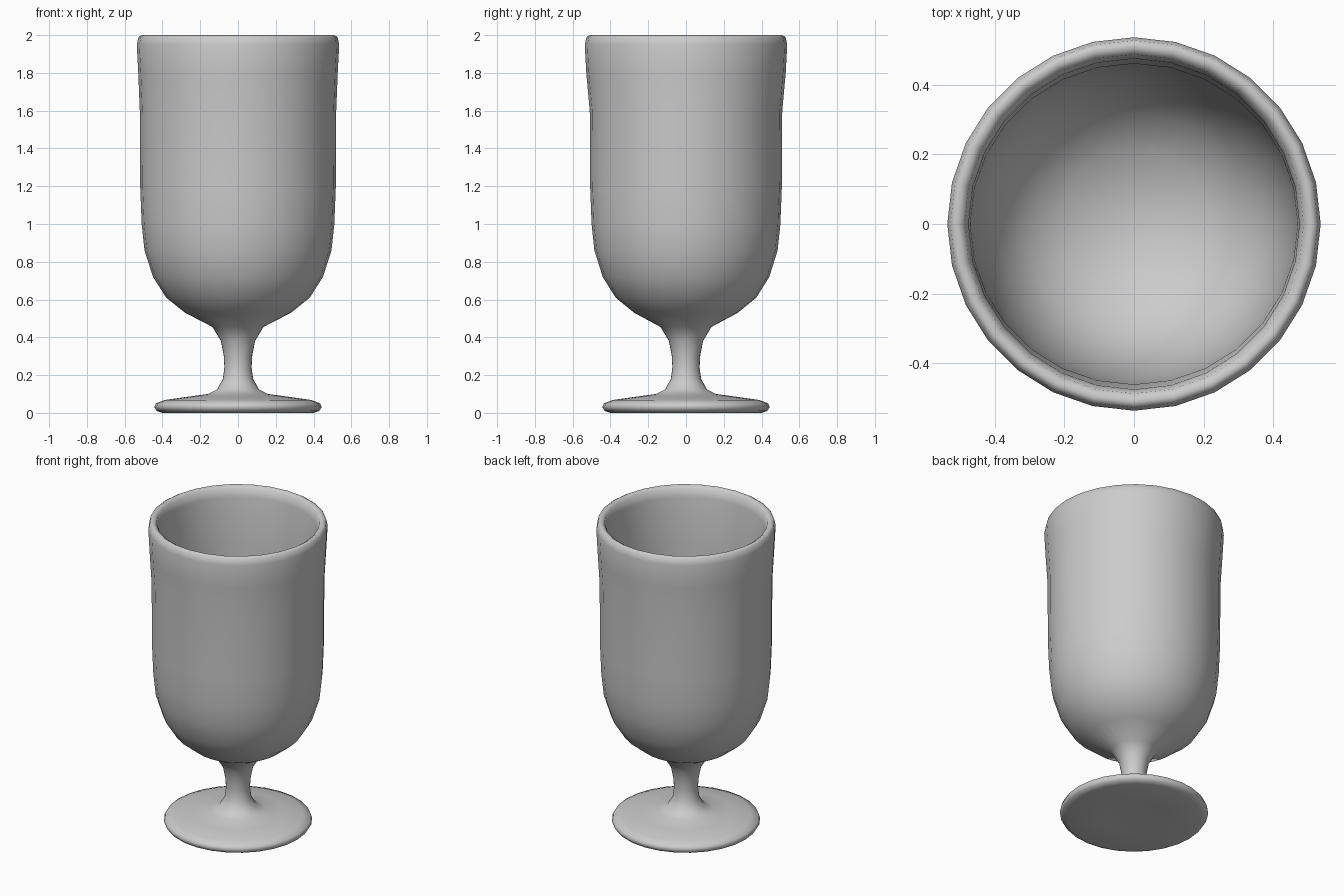
import bpy, bmesh, math

cube = bpy.data.objects.get("Cube")
if cube:
    bpy.data.objects.remove(cube)

SIDES = 28

grey = bpy.data.materials.new("plain_grey")
grey.use_nodes = True
colour = (0.6, 0.6, 0.6, 1)
grey.diffuse_color = colour
grey.node_tree.nodes["Principled BSDF"].inputs["Base Color"].default_value = colour

# Half sections as (radius, height), from the underside up and into the bowl
foot = [(0, 0.01), (0.2, 0.005), (0.4, 0), (0.43, 0.01), (0.443, 0.03),
        (0.435, 0.05), (0.39, 0.068), (0.27, 0.085), (0.16, 0.1)]
stem = [(0.11, 0.125), (0.08, 0.18), (0.072, 0.24), (0.075, 0.3), (0.09, 0.38)]
bowl_outside = [(0.135, 0.455), (0.28, 0.53), (0.38, 0.61), (0.45, 0.72),
                (0.495, 0.86), (0.51, 1), (0.518, 1.2), (0.52, 1.6), (0.528, 1.8)]
rim = [(0.536, 1.95), (0.527, 1.99), (0.51, 2), (0.487, 1.985), (0.475, 1.93)]
bowl_inside = [(0.47, 1.6), (0.465, 1.2), (0.455, 1), (0.43, 0.87),
               (0.39, 0.75), (0.32, 0.65), (0.22, 0.58), (0.1, 0.54), (0, 0.53)]


def revolve(name, section):
    """Turn a half section around the upright axis."""
    bm = bmesh.new()
    verts = [bm.verts.new((r, 0, z)) for r, z in section]
    edges = [bm.edges.new(pair) for pair in zip(verts, verts[1:])]
    bmesh.ops.spin(bm, geom=verts + edges, cent=(0, 0, 0), axis=(0, 0, 1),
                   angle=math.tau, steps=SIDES, use_merge=False)
    bmesh.ops.remove_doubles(bm, verts=bm.verts, dist=0.0005)
    # The bowl is slightly narrower from front to back below the rim
    for v in bm.verts:
        if 0.5 < v.co.z < 1.7:
            v.co.y *= 0.98
    bmesh.ops.recalc_face_normals(bm, faces=bm.faces)
    mesh = bpy.data.meshes.new(name)
    bm.to_mesh(mesh)
    bm.free()
    mesh.materials.append(grey)
    obj = bpy.data.objects.new(name, mesh)
    bpy.context.collection.objects.link(obj)
    return obj


# One continuous shell: foot, stem and hollow bowl
goblet = revolve("goblet", foot + stem + bowl_outside + rim + bowl_inside)
for polygon in goblet.data.polygons:
    polygon.use_smooth = True
